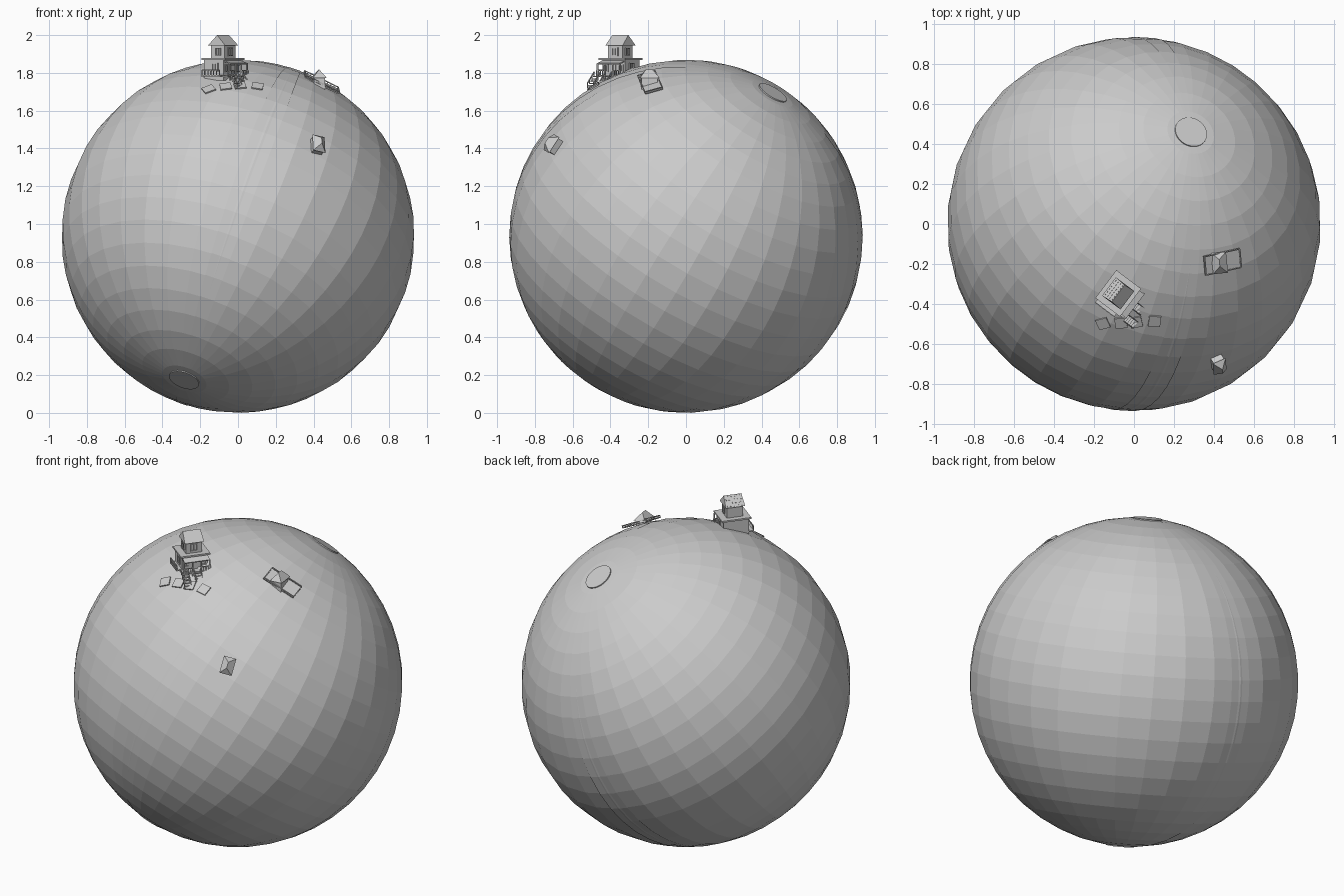
import bpy, bmesh, math
from mathutils import Matrix, Vector

if "Cube" in bpy.data.objects:
    bpy.data.objects.remove(bpy.data.objects["Cube"])

R = 0.935
C = Vector((0, 0, R))
POLE = Vector((0.305, 0.492, 0.813)).normalized()
side = Vector((0.11, -0.87, 0.48))
side = (side - POLE * side.dot(POLE)).normalized()
AXES = Matrix((side, POLE.cross(side), POLE)).transposed().to_4x4()


def finish(bm, name):
    bmesh.ops.recalc_face_normals(bm, faces=bm.faces)
    me = bpy.data.meshes.new(name)
    bm.to_mesh(me)
    bm.free()
    ob = bpy.data.objects.new(name, me)
    bpy.context.collection.objects.link(ob)
    return ob


def box(bm, M, loc, size, rot=None):
    m = M @ Matrix.Translation(loc)
    if rot:
        m = m @ Matrix.Rotation(rot[0], 4, rot[1])
    bmesh.ops.create_cube(bm, size=1, matrix=m @ Matrix.Diagonal((*size, 1)))


def roof(bm, M, z, w, d, h, ridge):
    """Roof with its ridge along local x: ridge == w is a gable, shorter is hipped."""
    pts = [(-w/2, -d/2, z), (w/2, -d/2, z), (w/2, d/2, z), (-w/2, d/2, z),
           (-ridge/2, 0, z + h), (ridge/2, 0, z + h)]
    v = [bm.verts.new(M @ Vector(p)) for p in pts]
    for f in ((0, 1, 2, 3), (0, 1, 5, 4), (2, 3, 4, 5), (0, 3, 4), (1, 2, 5)):
        bm.faces.new([v[i] for i in f])


def rail(bm, M, a, b, h=0.025, n=4):
    """Railing of posts and a top bar between two local points."""
    a, b = Vector(a), Vector(b)
    for i in range(n + 1):
        box(bm, M, a.lerp(b, i / n) + Vector((0, 0, h / 2)), (0.004, 0.004, h))
    d = b - a
    m = M @ Matrix.Translation((a + b) / 2 + Vector((0, 0, h))) @ d.to_track_quat('X', 'Z').to_matrix().to_4x4()
    box(bm, m, (0, 0, 0), (d.length, 0.005, 0.005))


def window(bm, M, x, y, z, w, h):
    for s in (-1, 1):
        box(bm, M, (x + s * w / 2, y, z), (0.005, 0.008, h + 0.005))
        box(bm, M, (x, y, z + s * h / 2), (w, 0.008, 0.005))
    box(bm, M, (x, y, z), (0.003, 0.006, h))


def on_surface(x, y, upright=False, turn=0.0, lift=0.0):
    p = Vector((x, y, math.sqrt(R * R - x * x - y * y)))
    n = p.normalized()
    m = Matrix.Translation(C + p + n * lift)
    if not upright:
        m = m @ Vector((0, 0, 1)).rotation_difference(n).to_matrix().to_4x4()
    return m @ Matrix.Rotation(turn, 4, 'Z')


# planet, tilted so the poles sit on the road
bm = bmesh.new()
bmesh.ops.create_uvsphere(bm, u_segments=32, v_segments=24, radius=R,
                          matrix=Matrix.Translation(C) @ AXES)
finish(bm, "planet")

# road ring through both poles, narrowing towards them
bm = bmesh.new()
N = 48
ring = []
for i in range(N):
    t = 2 * math.pi * i / N
    w = 0.065 * abs(math.sin(t)) + 0.004
    ring.append([bm.verts.new(C + AXES @ (Vector((math.sin(t), s * w, math.cos(t))).normalized() * (R + 0.001)))
                 for s in (-1, 1)])
for i in range(N):
    a, b = ring[i], ring[(i + 1) % N]
    bm.faces.new((a[0], a[1], b[1], b[0]))
finish(bm, "road")

# round plazas at the poles
for name, s in (("top_plaza", 1), ("bottom_plaza", -1)):
    bm = bmesh.new()
    bmesh.ops.create_cone(bm, cap_ends=True, segments=32, radius1=0.083, radius2=0.083, depth=0.008,
                          matrix=Matrix.Translation(C) @ AXES @ Matrix.Translation((0, 0, s * (R - 0.003))))
    finish(bm, name)

# main house: wide ground floor and gabled upper floor
H = Matrix.Translation((-0.075, -0.35, 1.76)) @ Matrix.Rotation(math.radians(53), 4, 'Z')
bm = bmesh.new()
box(bm, H, (0, 0.01, 0.055), (0.15, 0.13, 0.11))
box(bm, H, (0, 0.005, 0.113), (0.175, 0.155, 0.01))
box(bm, H, (0, 0.005, 0.15), (0.095, 0.09, 0.08))
finish(bm, "main_house_walls")
bm = bmesh.new()
roof(bm, H @ Matrix.Translation((0, 0.005, 0)), 0.185, 0.115, 0.115, 0.055, 0.105)
finish(bm, "main_house_roof")

# roof shingles in rows on the back slope
bm = bmesh.new()
for r in range(4):
    for k in range(6):
        f = (r + 0.5) / 4
        box(bm, H, (-0.042 + k * 0.017, 0.005 + 0.0575 * (1 - f), 0.186 + 0.055 * f),
            (0.008, 0.008, 0.003), (-0.76, 'X'))
finish(bm, "roof_shingles")

# windows and door on the front and both ends
bm = bmesh.new()
window(bm, H, 0, -0.042, 0.152, 0.035, 0.04)
for x in (-0.05, 0.05):
    window(bm, H, x, -0.057, 0.065, 0.028, 0.035)
box(bm, H, (0, -0.056, 0.05), (0.03, 0.008, 0.065))
for s in (-1, 1):
    E = H @ Matrix.Rotation(s * math.pi / 2, 4, 'Z')
    window(bm, E, 0, -0.05, 0.152, 0.03, 0.035)
    window(bm, E, 0, -0.077, 0.07, 0.035, 0.04)
finish(bm, "windows_and_door")

# porch deck with posts, railings and canopy
bm = bmesh.new()
box(bm, H, (0, -0.075, 0.022), (0.165, 0.05, 0.01))
box(bm, H, (0, -0.08, 0.095), (0.15, 0.045, 0.006), (0.3, 'X'))
for x in (-0.075, -0.025, 0.025, 0.075):
    box(bm, H, (x, -0.096, 0.045), (0.007, 0.007, 0.09))
rail(bm, H, (-0.08, -0.1, 0.027), (-0.025, -0.1, 0.027))
rail(bm, H, (0.025, -0.1, 0.027), (0.08, -0.1, 0.027))
box(bm, H, (-0.09, 0.01, 0.025), (0.035, 0.12, 0.008))
rail(bm, H, (-0.105, -0.05, 0.03), (-0.105, 0.065, 0.03), n=6)
finish(bm, "porch")

# stairs down to the ground
bm = bmesh.new()
for x, n in ((0.0, 4), (-0.075, 5)):
    for i in range(n):
        box(bm, H, (x, -0.105 - i * 0.012, 0.02 - i * 0.012), (0.036, 0.012, 0.006))
    for s in (-1, 1):
        rail(bm, H, (x + s * 0.02, -0.1, 0.02), (x + s * 0.02, -0.1 - n * 0.012, 0.02 - n * 0.012), n=3)
finish(bm, "stairs")

# row of square garden beds
bm = bmesh.new()
for x, y, t in ((-0.155, -0.497, 0.35), (-0.065, -0.494, 0.1), (0.01, -0.49, 0.2), (0.103, -0.485, -0.08)):
    box(bm, on_surface(x, y, turn=t, lift=0.003), (0, 0, 0), (0.06, 0.058, 0.007))
finish(bm, "garden_beds")

# hut in a fenced yard
Y = on_surface(0.437, -0.187, turn=0.15, lift=0.006)
bm = bmesh.new()
box(bm, Y, (0, 0, 0), (0.2, 0.098, 0.006))
for s in (-1, 1):
    rail(bm, Y, (-0.1, s * 0.048, 0), (0.1, s * 0.048, 0), 0.012, 10)
    rail(bm, Y, (s * 0.1, -0.048, 0), (s * 0.1, 0.048, 0), 0.012, 5)
finish(bm, "fenced_yard")
U = on_surface(0.428, -0.195, upright=True, turn=math.pi / 2 + 0.1)
bm = bmesh.new()
box(bm, U, (0, 0, 0), (0.085, 0.058, 0.07))
roof(bm, U, 0.03, 0.105, 0.075, 0.045, 0.035)
finish(bm, "yard_hut")

# lone hut further down the slope
L = on_surface(0.415, -0.69, turn=math.pi / 2 + 0.3)
bm = bmesh.new()
box(bm, L, (0, 0, 0.01), (0.085, 0.058, 0.05))
roof(bm, L, 0.03, 0.1, 0.072, 0.035, 0.035)
finish(bm, "slope_hut")
